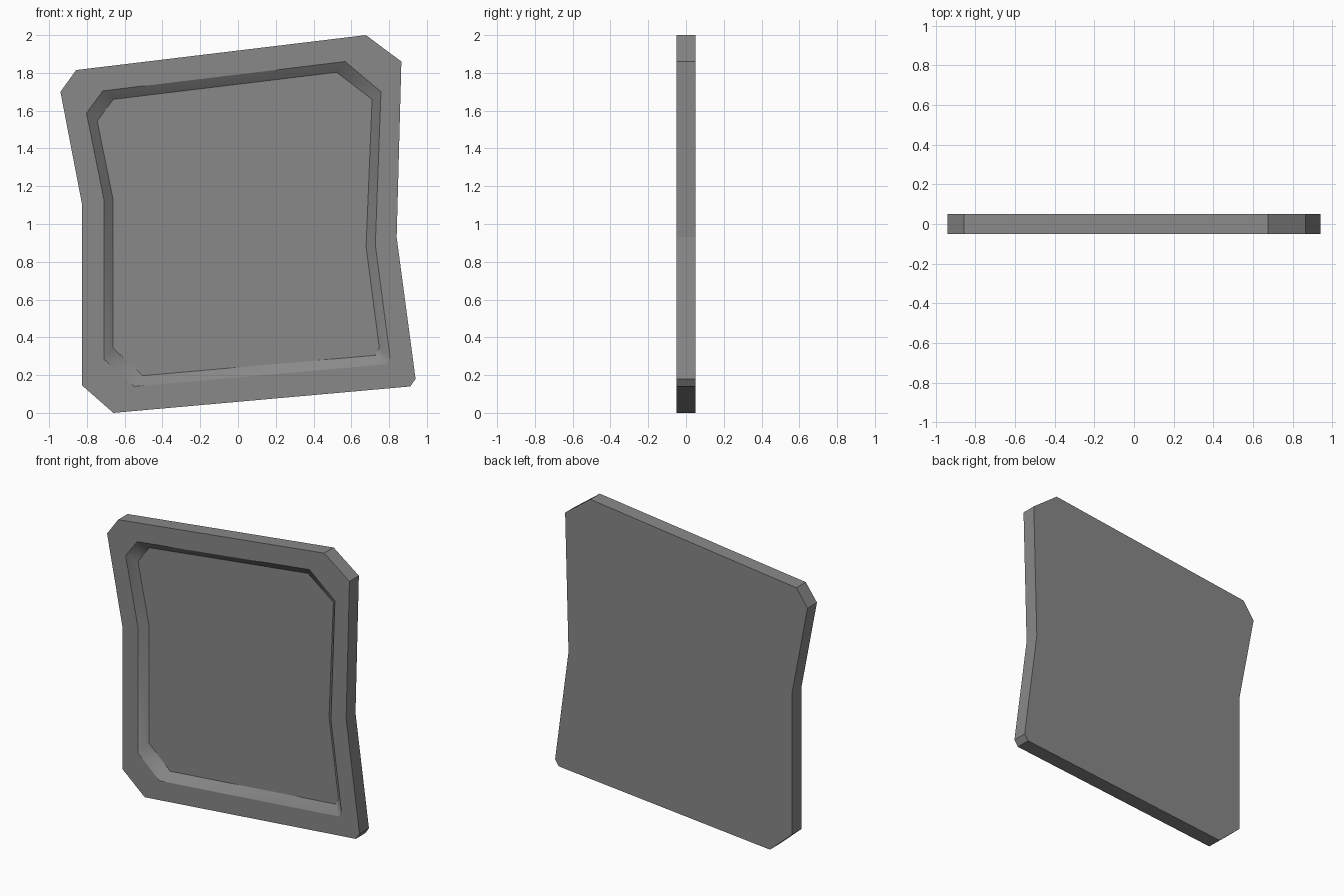
import bpy
import bmesh

cube = bpy.data.objects.get("Cube")
if cube:
    bpy.data.objects.remove(cube, do_unlink=True)

grey = bpy.data.materials.new("stone grey")
grey.use_nodes = True
colour = (0.25, 0.25, 0.25, 1)
grey.diffuse_color = colour
grey.node_tree.nodes["Principled BSDF"].inputs["Base Color"].default_value = colour

# Matching outlines (x, z), anticlockwise from the lower left corner
outline = [(-0.66, 0), (0.912, 0.14), (0.94, 0.18), (0.84, 0.93), (0.865, 1.86),
           (0.677, 2), (-0.857, 1.815), (-0.94, 1.7), (-0.825, 1.1), (-0.825, 0.145)]
recess_lip = [(-0.55, 0.14), (0.785, 0.257), (0.805, 0.295), (0.727, 0.89), (0.757, 1.7),
              (0.567, 1.86), (-0.715, 1.705), (-0.802, 1.587), (-0.71, 1.13), (-0.71, 0.285)]
recess_floor = [(-0.505, 0.197), (0.727, 0.305), (0.748, 0.345), (0.678, 0.88), (0.71, 1.66),
                (0.522, 1.803), (-0.66, 1.66), (-0.745, 1.545), (-0.663, 1.137), (-0.663, 0.345)]
FRONT, FLOOR, BACK = -0.05, 0.0, 0.05

bm = bmesh.new()


def ring(points, y):
    return [bm.verts.new((x, y, z)) for x, z in points]


def bridge(a, b, smooth=False):
    for i in range(len(a)):
        j = (i + 1) % len(a)
        bm.faces.new((a[i], a[j], b[j], b[i])).smooth = smooth


# Slab edge, front border, sloped recess wall, then the flat caps
back = ring(outline, BACK)
front = ring(outline, FRONT)
lip = ring(recess_lip, FRONT)
floor = ring(recess_floor, FLOOR)
bridge(back, front)
bridge(front, lip)
bridge(lip, floor, smooth=True)
bm.faces.new(floor)
bm.faces.new(back[::-1])
bmesh.ops.recalc_face_normals(bm, faces=bm.faces)

mesh = bpy.data.meshes.new("recessed_panel")
bm.to_mesh(mesh)
bm.free()
mesh.materials.append(grey)
panel = bpy.data.objects.new("recessed_panel", mesh)
bpy.context.collection.objects.link(panel)
